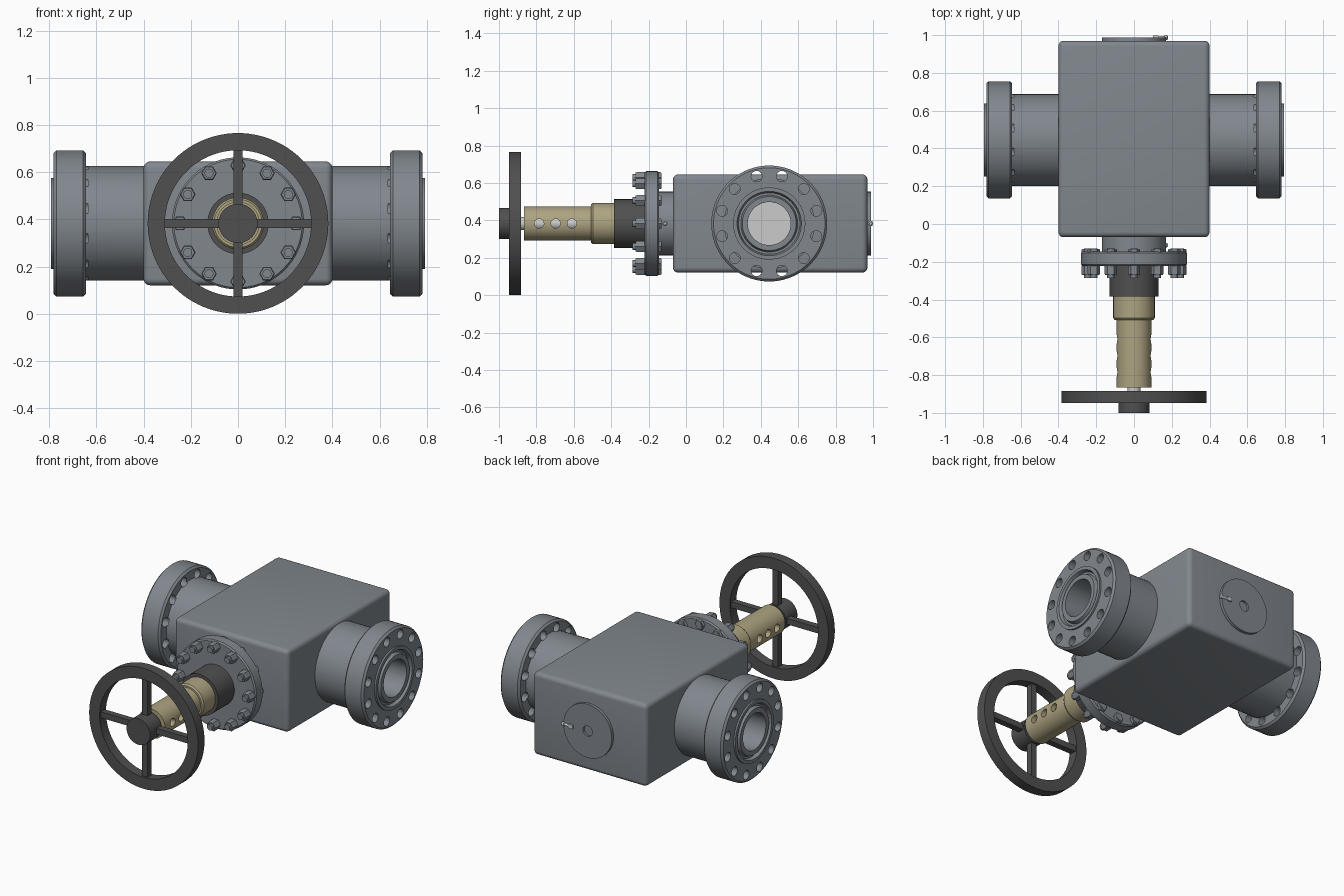
import bpy, bmesh
from math import sin, cos, pi
from mathutils import Vector, Matrix

if "Cube" in bpy.data.objects:
    bpy.data.objects.remove(bpy.data.objects["Cube"])

ZC = 0.383   # height of both axes
YP = 0.445   # y of the pipe axis


def mat(name, c):
    m = bpy.data.materials.new(name)
    m.diffuse_color = (*c, 1)
    m.use_nodes = True
    m.node_tree.nodes["Principled BSDF"].inputs["Base Color"].default_value = m.diffuse_color
    return m


DARK = mat("dark_grey", (0.08, 0.08, 0.08))
TAN = mat("tan", (0.42, 0.37, 0.22))
STEEL = mat("light_steel", (0.6, 0.6, 0.62))
GREY = mat("body_grey", (0.22, 0.245, 0.27))


def finish(bm, name, material=None):
    bmesh.ops.remove_doubles(bm, verts=bm.verts, dist=1e-5)
    bmesh.ops.recalc_face_normals(bm, faces=bm.faces)
    me = bpy.data.meshes.new(name)
    bm.to_mesh(me)
    bm.free()
    ob = bpy.data.objects.new(name, me)
    bpy.context.collection.objects.link(ob)
    if material:
        me.materials.append(material)
    return ob


def add_revolve(bm, profile, axis, origin, n=64, closed=False):
    """Spin (radius, distance) points round the x or y axis through origin."""
    o = Vector(origin)
    rings = []
    for r, t in profile:
        ring = []
        for i in range(n):
            a = 2 * pi * i / n
            u, v = r * cos(a), r * sin(a)
            ring.append(bm.verts.new(o + Vector((t, u, v) if axis == 'x' else (u, t, v))))
        rings.append(ring)
    pairs = list(zip(rings, rings[1:]))
    if closed:
        pairs.append((rings[-1], rings[0]))
    for a, b in pairs:
        for i in range(n):
            j = (i + 1) % n
            bm.faces.new((a[i], a[j], b[j], b[i]))
    if not closed:
        bm.faces.new(rings[0])
        bm.faces.new(rings[-1])


def revolve(name, profile, axis, origin, material=None, n=64, closed=False):
    bm = bmesh.new()
    add_revolve(bm, profile, axis, origin, n, closed)
    return finish(bm, name, material)


def box(name, size, centre, material=None, bevel=0):
    bm = bmesh.new()
    bmesh.ops.create_cube(bm, size=1, matrix=Matrix.Translation(centre) @ Matrix.Diagonal((*size, 1)))
    if bevel:
        bmesh.ops.bevel(bm, geom=bm.edges[:], offset=bevel, segments=5, profile=0.5, affect='EDGES')
    return finish(bm, name, material)


def cut(ob, cutter):
    cutter.hide_render = True
    m = ob.modifiers.new("cut", 'BOOLEAN')
    m.operation, m.solver, m.object = 'DIFFERENCE', 'EXACT', cutter
    bpy.context.view_layer.objects.active = ob
    bpy.ops.object.modifier_apply(modifier=m.name)
    bpy.data.objects.remove(cutter)


# Valve body block with a bore through it and a closed gate inside
body = box("valve_body", (0.8, 1.04, 0.525), (0, 0.45, ZC), GREY, 0.028)
cut(body, revolve("bore_cutter", [(0.115, -0.6), (0.115, 0.6)], 'x', (0, YP, ZC)))
box("gate", (0.12, 0.3, 0.3), (0, YP, ZC), STEEL)

# Pipe ends: neck, chamfered flange, raised face and ring groove
for s, side in ((1, "right"), (-1, "left")):
    prof = [(0.115, 0.39), (0.243, 0.39), (0.243, 0.645), (0.298, 0.645), (0.31, 0.657),
            (0.31, 0.77), (0.298, 0.782), (0.193, 0.782), (0.193, 0.793), (0.172, 0.793),
            (0.164, 0.772), (0.152, 0.772), (0.144, 0.793), (0.115, 0.793)]
    pipe = revolve(side + "_pipe_flange", [(r, s * t) for r, t in prof], 'x', (0, YP, ZC), GREY, 72, True)
    bm = bmesh.new()
    for i in range(12):
        a = 2 * pi * (i + 0.5) / 12
        add_revolve(bm, [(0.029, s * 0.635), (0.029, s * 0.82)], 'x',
                    (0, YP + 0.261 * cos(a), ZC + 0.261 * sin(a)), 20)
    cut(pipe, finish(bm, "bolt_hole_cutter"))

# Bonnet neck and flange
revolve("bonnet_flange", [(0.17, -0.06), (0.17, -0.145), (0.272, -0.145), (0.28, -0.153),
                          (0.28, -0.214), (0.272, -0.222), (0.1, -0.222)], 'y', (0, 0, ZC), GREY, 72)

# Bonnet studs with hexagonal nuts on both faces
bm = bmesh.new()
for i in range(12):
    a = 2 * pi * i / 12
    o = (0.246 * cos(a), 0, ZC + 0.246 * sin(a))
    add_revolve(bm, [(0.019, -0.285), (0.019, -0.13)], 'y', o, 16)
    add_revolve(bm, [(0.029, -0.27), (0.033, -0.264), (0.033, -0.22)], 'y', o, 6)
    add_revolve(bm, [(0.033, -0.15), (0.033, -0.137), (0.029, -0.132)], 'y', o, 6)
finish(bm, "bonnet_studs", GREY)

# Packing collar, tan stem housing and stem
revolve("packing_collar", [(0.13, -0.215), (0.13, -0.385), (0.09, -0.385)], 'y', (0, 0, ZC), DARK)
housing = revolve("stem_housing", [(0.06, -0.38), (0.11, -0.38), (0.11, -0.498), (0.102, -0.508),
                                   (0.092, -0.508), (0.092, -0.865), (0.06, -0.865)],
                  'y', (0, 0, ZC), TAN, closed=True)
bm = bmesh.new()
for y in (-0.785, -0.697, -0.61):
    add_revolve(bm, [(0.025, -0.15), (0.025, 0.15)], 'x', (0, y, ZC), 24)
cut(housing, finish(bm, "housing_hole_cutter"))
revolve("stem", [(0.035, -0.38), (0.035, -0.95)], 'y', (0, 0, ZC), STEEL, 32)
revolve("housing_cap", [(0.062, -0.845), (0.062, -0.864)], 'y', (0, 0, ZC), TAN)

# Handwheel: rim, hub and four spokes
revolve("handwheel_rim", [(0.383, -0.883), (0.383, -0.947), (0.31, -0.947), (0.31, -0.883)],
        'y', (0, 0, ZC), DARK, 96, True)
revolve("handwheel_hub", [(0.083, -0.885), (0.083, -1.0)], 'y', (0, 0, ZC), DARK)
for s in (1, -1):
    box("spoke_horizontal", (0.26, 0.04, 0.038), (s * 0.195, -0.915, ZC), DARK)
    box("spoke_vertical", (0.038, 0.04, 0.26), (0, -0.915, ZC + s * 0.195), DARK)

# Rear cover plate with a blind centre hole
revolve("rear_cover", [(0.17, 0.96), (0.17, 0.988), (0.033, 0.988), (0.033, 0.974)],
        'y', (0, 0, ZC), GREY)

# Grease fittings on the rear cover and bonnet neck
box("rear_fitting_block", (0.03, 0.02, 0.025), (0.115, 0.988, ZC), STEEL)
revolve("rear_fitting", [(0.008, 0.125), (0.008, 0.16), (0.013, 0.162), (0.013, 0.175), (0.007, 0.18)],
        'x', (0, 0.987, ZC), STEEL, 16)
revolve("bonnet_fitting", [(0.012, 0.16), (0.012, 0.173), (0.007, 0.18)], 'x', (0, -0.112, ZC), STEEL, 16)

# Smooth shading with crisp edges
bpy.ops.object.select_all(action='DESELECT')
for ob in bpy.context.scene.objects:
    ob.select_set(True)
    bpy.context.view_layer.objects.active = ob
bpy.ops.object.shade_smooth_by_angle(angle=0.52)
